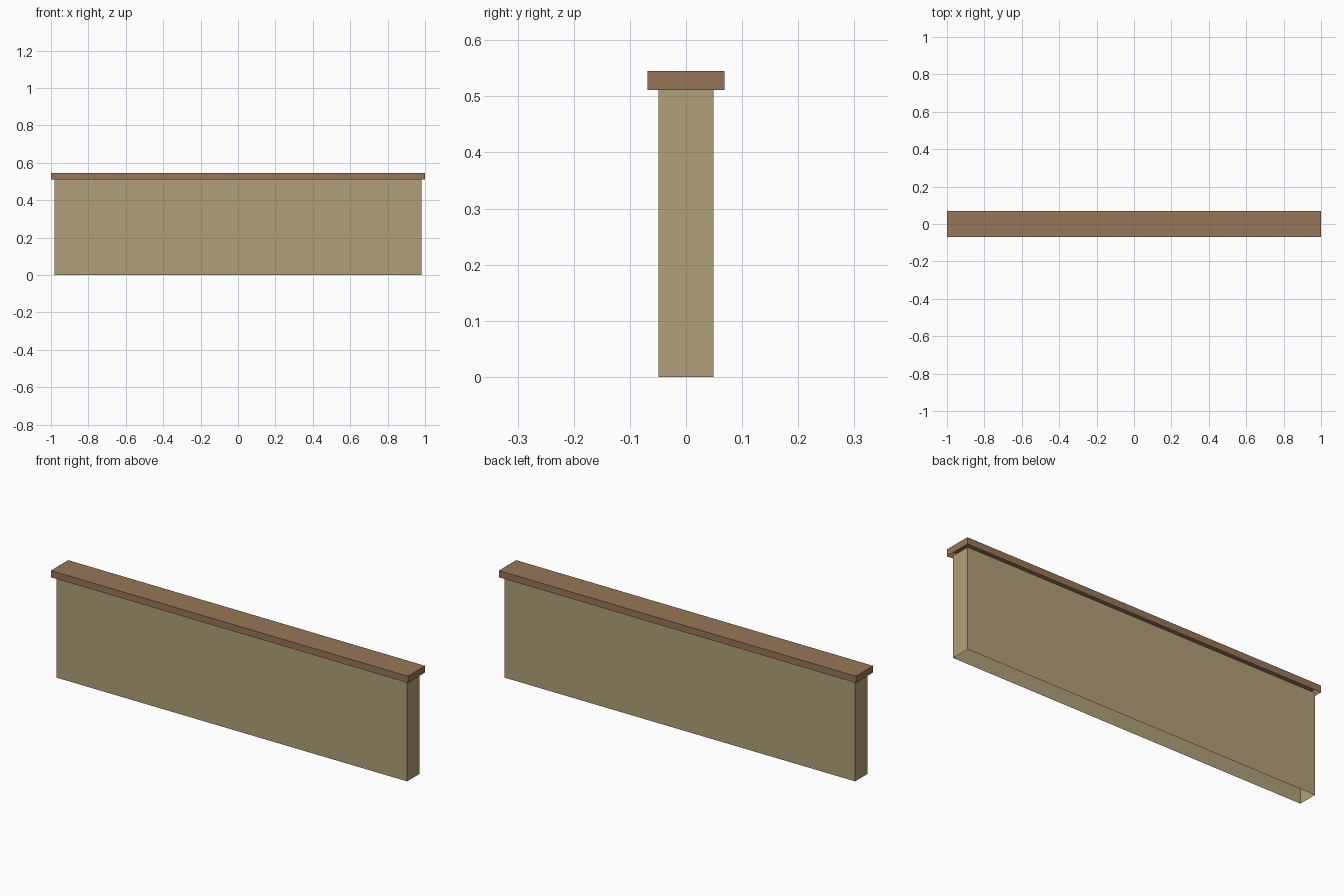
import bpy
import bmesh

cube = bpy.data.objects.get("Cube")
if cube:
    bpy.data.objects.remove(cube, do_unlink=True)


def flat_material(name, colour):
    mat = bpy.data.materials.new(name)
    mat.use_nodes = True
    mat.diffuse_color = colour
    shader = next(n for n in mat.node_tree.nodes if n.type == "BSDF_PRINCIPLED")
    shader.inputs["Base Color"].default_value = colour
    shader.inputs["Roughness"].default_value = 0.9
    return mat


def open_box(name, half_x, half_y, bottom, top, mat):
    """Thin-skinned box with no underside."""
    bm = bmesh.new()
    bmesh.ops.create_cube(bm, size=2)
    for v in bm.verts:
        v.co.x *= half_x
        v.co.y *= half_y
        v.co.z = top if v.co.z > 0 else bottom
    bm.normal_update()
    underside = [f for f in bm.faces if f.normal.z < -0.5]
    bmesh.ops.delete(bm, geom=underside, context="FACES_ONLY")
    mesh = bpy.data.meshes.new(name)
    bm.to_mesh(mesh)
    bm.free()
    mesh.materials.append(mat)
    obj = bpy.data.objects.new(name, mesh)
    bpy.context.collection.objects.link(obj)
    return obj


plaster = flat_material("sand plaster", (0.434, 0.352, 0.188, 1))
timber = flat_material("brown timber", (0.305, 0.181, 0.098, 1))

# Wall panel, then the coping that overhangs it on all sides
open_box("wall_panel", 0.982, 0.049, 0, 0.511, plaster)
open_box("wall_coping", 1.0, 0.069, 0.511, 0.545, timber)
